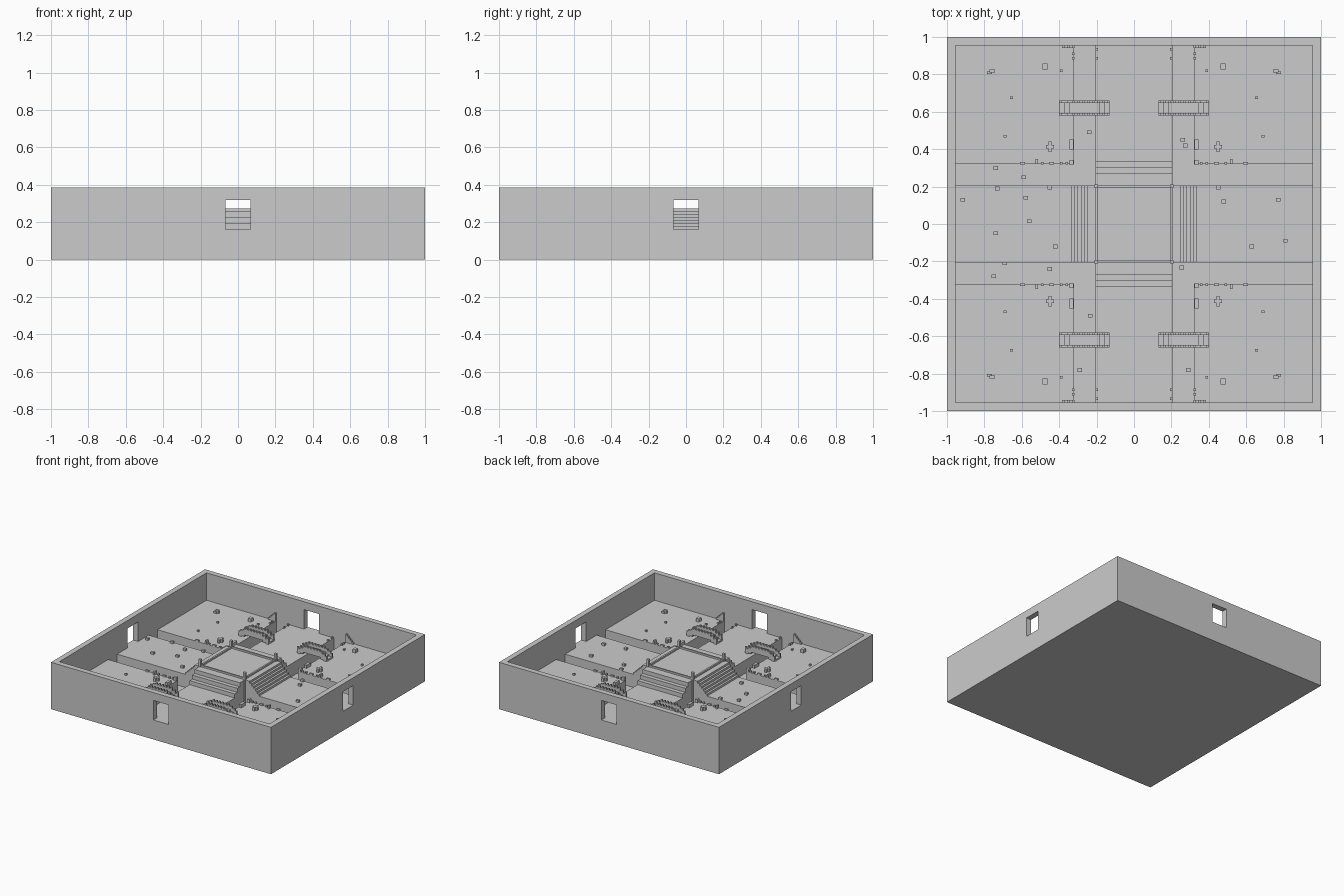
import bpy, bmesh

cube = bpy.data.objects.get("Cube")
if cube:
    bpy.data.objects.remove(cube, do_unlink=True)

stone = bpy.data.materials.new("grey_stone")
stone.use_nodes = True
stone.diffuse_color = (0.6, 0.6, 0.6, 1)
stone.node_tree.nodes["Principled BSDF"].inputs["Base Color"].default_value = (0.6, 0.6, 0.6, 1)

WALL = 0.385     # top of the outer wall
IN = 0.955       # inner face of the outer wall
GROUND = 0.16
BED = 0.053      # channel floor
DECK = 0.26      # central platform
VOX = 0.0135
A, B = 0.205, 0.32   # inner and outer edge of the channels
SIGNS = [(sx, sy) for sx in (-1, 1) for sy in (-1, 1)]


def boxes(name, items):
    """One object out of boxes given as (x0, x1, y0, y1, z0, z1)."""
    bm = bmesh.new()
    for x0, x1, y0, y1, z0, z1 in items:
        lo = (min(x0, x1), min(y0, y1), z0)
        hi = (max(x0, x1), max(y0, y1), z1)
        for v in bmesh.ops.create_cube(bm, size=1)["verts"]:
            v.co = [hi[i] if v.co[i] > 0 else lo[i] for i in range(3)]
    mesh = bpy.data.meshes.new(name)
    bm.to_mesh(mesh)
    bm.free()
    mesh.materials.append(stone)
    obj = bpy.data.objects.new(name, mesh)
    bpy.context.collection.objects.link(obj)
    return obj


def carve(target, box):
    cutter = boxes("cutter", [box])
    cutter.hide_render = True
    mod = target.modifiers.new("carve", "BOOLEAN")
    mod.operation, mod.solver, mod.object = "DIFFERENCE", "EXACT", cutter
    bpy.context.view_layer.objects.active = target
    bpy.ops.object.modifier_apply(modifier=mod.name)
    bpy.data.objects.remove(cutter, do_unlink=True)


# Walled courtyard with channels and four doorways
court = boxes("walled_courtyard", [(-1, 1, -1, 1, 0, WALL)])
carve(court, (-IN, IN, -IN, IN, GROUND, 1))
for s in (-1, 1):
    carve(court, (s * A, s * B, -IN, IN, BED, 0.3))
    carve(court, (-IN, IN, s * A, s * B, BED, 0.3))
carve(court, (-0.068, 0.068, -2, 2, GROUND, 0.32))
carve(court, (-2, 2, -0.068, 0.068, GROUND, 0.32))

# Central platform, raised rim and corner posts
boxes("platform", [(-A, A, -A, A, BED, DECK)])
rim = []
for s in (-1, 1):
    rim.append((s * (A - VOX), s * A, -A, A, DECK, DECK + VOX))
    rim.append((-A + VOX, A - VOX, s * (A - VOX), s * A, DECK, DECK + VOX))
boxes("platform_rim", rim)
boxes("corner_posts", [(sx * (A - VOX), sx * (A + VOX / 2), sy * (A - VOX), sy * (A + VOX / 2), BED, 0.32)
                       for sx, sy in SIGNS])


# Stairs: tall steps at front and back, shallow steps at the sides
def stairs(name, count, first, side, along_x):
    items = []
    for i in range(count):
        end = first + (0.335 - first) * i / (count - 1)
        top = DECK - 0.1 * i / count
        start = A if i == 0 else first + (0.335 - first) * (i - 1) / (count - 1)
        run, span = (side * start, side * end), (-A, A)
        items.append((*run, *span, BED, top) if along_x else (*span, *run, BED, top))
    boxes(name, items)


for s, label in ((-1, "front"), (1, "back")):
    stairs(label + "_stairs", 3, 0.27, s, False)
for s, label in ((-1, "right"), (1, "left")):
    stairs(label + "_stairs", 6, 0.25, s, True)

# Arched footbridges with notched railings
for sx, sy in SIGNS:
    deck, rails = [], []
    for i in range(20):
        x = 0.13 + i * VOX
        rise = VOX * min(3, 1 + min(i, 19 - i) // 2)
        top = GROUND + rise
        deck.append((sx * x, sx * (x + VOX), sy * 0.593, sy * 0.647, top - 0.02, top))
        for y in (0.58, 0.647):
            height = top + VOX * (3 if i % 2 == 0 else 2)
            rails.append((sx * x, sx * (x + VOX), sy * y, sy * (y + VOX), top - 0.02, height))
    boxes("bridge_deck", deck)
    boxes("bridge_railings", rails)

# Symmetric rubble and plants: x, y, half width, half depth, height
CORNER = [(0.475, 0.843, 1, 1.2, 2), (0.758, 0.818, 1, 0.5, 2), (0.772, 0.808, 1, 0.5, 1),
          (0.655, 0.675, 0.5, 0.5, 1), (0.69, 0.47, 0.6, 0.5, 1), (0.39, 0.82, 0.5, 0.5, 1),
          (0.45, 0.413, 1.6, 0.6, 2), (0.45, 0.413, 0.6, 2, 2)]
# Growth along the channel edges
CORNER += [(x, 0.326, w, 0.5, 1) for x, w in ((0.36, 0.5), (0.39, 0.5), (0.44, 1), (0.49, 0.5), (0.595, 1))]
CORNER += [(0.52, 0.335, 0.5, 1, 2), (0.335, 0.33, 0.8, 1, 2), (0.335, 0.425, 0.8, 2, 2)]
# Stepped creepers at the outer wall
CORNER += [(0.325 + i * 0.0135, 0.948, 0.5, 0.5, 5 - i) for i in range(5)]
CORNER += [(0.325, y, 0.5, 0.5, 1) for y in (0.885, 0.91)] + [(0.2, y, 0.5, 0.5, 1) for y in (0.885, 0.935)]
h = VOX
boxes("corner_rubble", [(sx * x - w * h, sx * x + w * h, sy * y - d * h, sy * y + d * h, GROUND, GROUND + t * h)
                        for sx, sy in SIGNS for x, y, w, d, t in CORNER])

# Loose stones scattered on the paths and in the channels
STONES = [(-0.56, 0.015), (-0.42, -0.12), (-0.74, -0.05), (-0.915, 0.13), (-0.73, 0.19), (-0.45, 0.195),
          (0.45, 0.195), (0.48, 0.12), (0.63, -0.12), (0.81, -0.09), (0.77, 0.13), (-0.24, 0.49),
          (0.26, 0.45), (0.275, 0.42), (-0.235, -0.49), (-0.29, -0.78), (0.29, -0.78), (-0.59, 0.25),
          (-0.74, 0.3), (-0.75, -0.28), (0.255, -0.233), (-0.45, -0.24), (-0.69, -0.21), (-0.58, 0.14)]
loose = []
for x, y in STONES:
    in_channel = (A < abs(x) < B and abs(y) > A) or (A < abs(y) < B and abs(x) > A)
    z = BED if in_channel else GROUND
    loose.append((x - 0.012, x + 0.012, y - 0.01, y + 0.01, z, z + 0.018))
boxes("loose_stones", loose)
